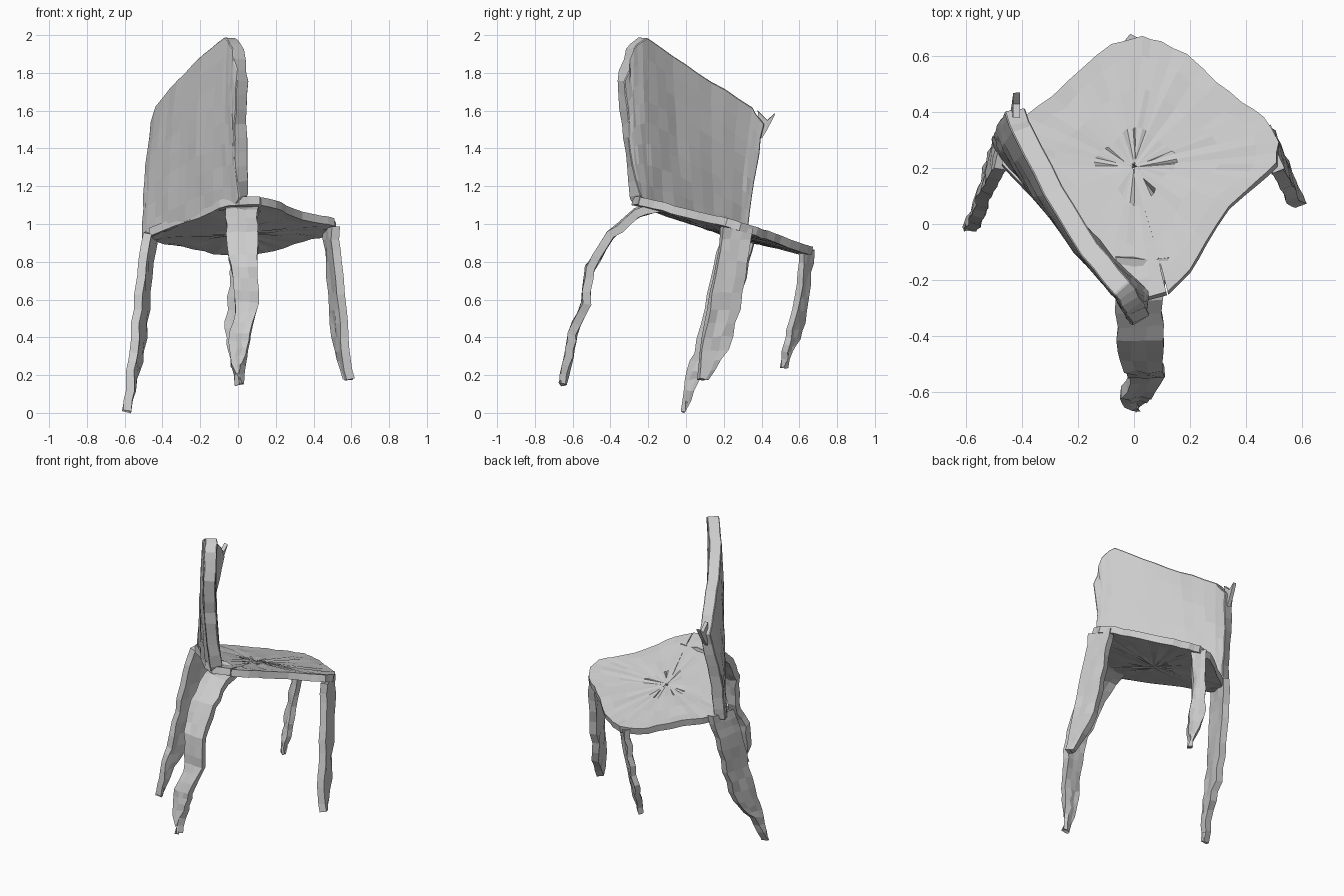
import bpy
import bmesh
import random
from mathutils import Vector

random.seed(4)
cube = bpy.data.objects.get("Cube")
if cube:
    bpy.data.objects.remove(cube)


def finish(name, bm, thickness, jitter):
    """Roughen a sheet, give it thickness and link it."""
    bmesh.ops.recalc_face_normals(bm, faces=bm.faces)
    for v in bm.verts:
        v.co += Vector([random.uniform(-jitter, jitter) for _ in range(3)])
    mesh = bpy.data.meshes.new(name)
    bm.to_mesh(mesh)
    bm.free()
    obj = bpy.data.objects.new(name, mesh)
    bpy.context.collection.objects.link(obj)
    solid = obj.modifiers.new("Thickness", "SOLIDIFY")
    solid.thickness = thickness
    solid.offset = 0
    return obj


def sheet(name, rows, thickness, jitter):
    """Skin a grid of points."""
    bm = bmesh.new()
    grid = [[bm.verts.new(p) for p in row] for row in rows]
    for a, b in zip(grid, grid[1:]):
        for i in range(len(a) - 1):
            bm.faces.new((a[i], a[i + 1], b[i + 1], b[i]))
    return finish(name, bm, thickness, jitter)


def refine(stations, steps):
    """Insert evenly spaced stations between the given ones."""
    out = []
    for a, b in zip(stations, stations[1:]):
        out += [tuple(p + (q - p) * s / steps for p, q in zip(a, b)) for s in range(steps)]
    return out + [stations[-1]]


def leg(name, stations, across, thickness):
    """Ragged strip; each station is x, y, z and half width."""
    rows = []
    for x, y, z, half in refine(stations, 3):
        side = Vector(across).normalized() * half
        rows.append([Vector((x, y, z)) + side * t for t in (-1, -0.4, 0.3, 1)])
    return sheet(name, rows, thickness, 0.007)


# Seat: sloping rounded diamond built from concentric rings
outline = [(0.12, -0.25), (0.2, -0.17), (0.26, -0.07), (0.34, 0.06), (0.45, 0.15),
           (0.51, 0.21), (0.52, 0.29), (0.47, 0.38), (0.39, 0.43), (0.3, 0.5),
           (0.19, 0.6), (0.1, 0.65), (0.03, 0.665), (-0.08, 0.64), (-0.18, 0.56),
           (-0.29, 0.45), (-0.39, 0.38), (-0.47, 0.3), (-0.47, 0.21), (-0.2, -0.08),
           (-0.1, -0.22), (0.0, -0.28)]
outline = refine(outline + outline[:1], 2)
center = Vector((0.0, 0.2))
rows = []
for r in (0.02, 0.3, 0.6, 0.85, 1):
    ring = []
    for p in outline:
        q = center + (Vector(p) - center) * r
        ring.append((q.x, q.y, 1.045 - 0.29 * q.y + 0.05 * q.x - 0.015 * (1 - r)))
    rows.append(ring)
sheet("seat", rows, 0.045, 0.004)

# Backrest: columns from the tall end to the low end, foot xyz then top xyz
columns = [(0.03, -0.27, 1.15, 0.025, -0.345, 1.76),
           (0.01, -0.25, 1.11, 0.0, -0.30, 1.93),
           (-0.05, -0.19, 1.08, -0.04, -0.23, 1.99),
           (-0.2, -0.03, 1.03, -0.16, -0.09, 1.89),
           (-0.34, 0.13, 0.97, -0.29, 0.12, 1.76),
           (-0.45, 0.26, 0.92, -0.40, 0.34, 1.62),
           (-0.475, 0.31, 0.92, -0.425, 0.41, 1.53)]
rows = []
for c in refine(columns, 3):
    foot, top = Vector(c[:3]), Vector(c[3:])
    row = []
    for i in range(9):
        t = i / 8
        bow = Vector((-0.8, -0.6, 0)) * 0.06 * t * (1 - t)
        row.append(foot.lerp(top, t) + bow)
    rows.append(row)
back = sheet("backrest", rows, 0.075, 0.004)
bevel = back.modifiers.new("Soft edge", "BEVEL")
bevel.width = 0.018
bevel.limit_method = "ANGLE"
bevel.angle_limit = 0.9

# Torn spike at the low top corner of the backrest
sheet("backrest_spike", [[(-0.42, 0.38, 1.6), (-0.43, 0.40, 1.45)],
                         [(-0.42, 0.43, 1.55), (-0.425, 0.43, 1.5)],
                         [(-0.42, 0.47, 1.585), (-0.42, 0.468, 1.575)]], 0.025, 0)

# Legs
leg("front_leg", [(0.03, -0.12, 1.09, 0.09), (0.02, -0.26, 1.06, 0.08),
                  (0.02, -0.4, 0.94, 0.08), (0.03, -0.51, 0.77, 0.07),
                  (0.05, -0.53, 0.58, 0.06), (0.01, -0.6, 0.42, 0.05),
                  (0.0, -0.62, 0.3, 0.045), (0.005, -0.66, 0.15, 0.008)],
    (1, 0, 0), 0.045)
leg("right_leg", [(-0.46, 0.28, 0.95, 0.09), (-0.49, 0.24, 0.8, 0.09),
                  (-0.51, 0.19, 0.55, 0.09), (-0.535, 0.12, 0.32, 0.08),
                  (-0.56, 0.04, 0.18, 0.04), (-0.59, -0.015, 0.005, 0.006)],
    (0.25, 1, 0), 0.045)
leg("left_leg", [(0.49, 0.27, 0.98, 0.08), (0.51, 0.24, 0.8, 0.08),
                 (0.525, 0.2, 0.55, 0.08), (0.55, 0.15, 0.33, 0.07),
                 (0.585, 0.09, 0.18, 0.025)],
    (-0.3, 1, 0), 0.045)
leg("back_leg", [(0.02, 0.64, 0.86, 0.05), (0.0, 0.62, 0.68, 0.04),
                 (-0.02, 0.59, 0.48, 0.045), (-0.02, 0.55, 0.36, 0.04),
                 (-0.02, 0.52, 0.24, 0.006)],
    (-1, 0.7, 0), 0.035)
